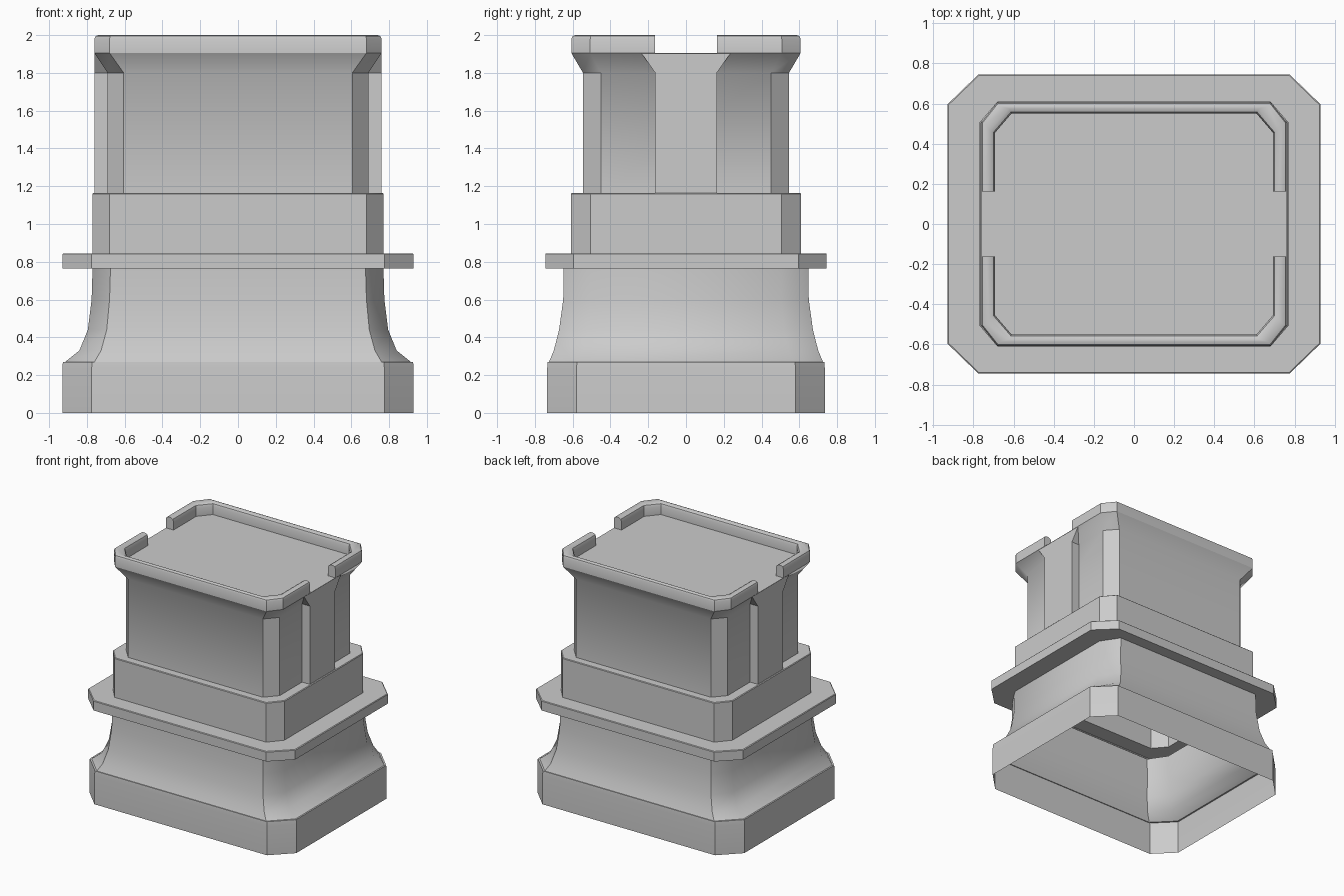
import bpy, bmesh

if "Cube" in bpy.data.objects:
    bpy.data.objects.remove(bpy.data.objects["Cube"])

def octagon(hx, hy, cx, cy):
    """Chamfered rectangle: half sizes hx, hy; flat sides end at cx, cy."""
    return [(hx, -cy), (hx, cy), (cx, hy), (-cx, hy),
            (-hx, cy), (-hx, -cy), (-cx, -hy), (cx, -hy)]

def finish(name, bm):
    bmesh.ops.recalc_face_normals(bm, faces=bm.faces)
    me = bpy.data.meshes.new(name)
    bm.to_mesh(me)
    bm.free()
    ob = bpy.data.objects.new(name, me)
    bpy.context.collection.objects.link(ob)
    bpy.ops.object.select_all(action='DESELECT')
    ob.select_set(True)
    bpy.context.view_layer.objects.active = ob
    bpy.ops.object.shade_smooth_by_angle(angle=0.6)
    return ob

def loft(bm, rings, closed):
    """Skin consecutive rings of points with quads."""
    vs = [[bm.verts.new(p) for p in r] for r in rings]
    n = len(vs[0])
    for a, b in zip(vs, vs[1:]):
        for i in range(n if closed else n - 1):
            j = (i + 1) % n
            bm.faces.new((a[i], a[j], b[j], b[i]))
    return vs

# Tower body: open-bottomed shell, each row is z, half x, half y, corner x, corner y
sections = [
    (0.00, 0.93, 0.735, 0.775, 0.58),
    (0.235, 0.93, 0.735, 0.775, 0.58),
    (0.27, 0.927, 0.732, 0.772, 0.577),
    (0.27, 0.915, 0.725, 0.76, 0.57),
    (0.33, 0.84, 0.70, 0.725, 0.545),
    (0.44, 0.795, 0.672, 0.695, 0.52),
    (0.60, 0.775, 0.65, 0.68, 0.505),
    (0.765, 0.77, 0.648, 0.675, 0.505),
    (0.765, 0.93, 0.745, 0.775, 0.595),
    (0.84, 0.93, 0.745, 0.775, 0.595),
    (0.845, 0.925, 0.74, 0.772, 0.592),
    (0.845, 0.77, 0.61, 0.68, 0.505),
    (1.16, 0.77, 0.61, 0.68, 0.505),
    (1.165, 0.765, 0.605, 0.677, 0.502),
    (1.165, 0.69, 0.545, 0.605, 0.45),
    (1.80, 0.69, 0.545, 0.605, 0.45),
    (1.905, 0.76, 0.607, 0.68, 0.507),
    (1.905, 0.693, 0.55, 0.61, 0.453),
]
bm = bmesh.new()
rings = [[(x, y, s[0]) for x, y in octagon(*s[1:])] for s in sections]
bm.faces.new(loft(bm, rings, True)[-1])
finish("tower_body", bm)

# Parapet: a U-shaped wall around the front and its mirror at the back
NOTCH = 0.163
def u_path(hx, hy, cx, cy, z):
    return [(-hx, -NOTCH, z), (-hx, -cy, z), (-cx, -hy, z),
            (cx, -hy, z), (hx, -cy, z), (hx, -NOTCH, z)]

outer, inner = (0.76, 0.607, 0.68, 0.507), (0.693, 0.55, 0.61, 0.453)
profile = [(outer, 0, 1.905), (outer, 0, 1.98), (outer, -0.006, 1.994),
           (outer, -0.02, 2.0), (inner, 0.025, 2.0), (inner, 0.007, 1.99),
           (inner, 0, 1.97), (inner, 0, 1.905)]
for name, side in (("front_parapet", 1), ("back_parapet", -1)):
    bm = bmesh.new()
    rows = []
    for base, d, z in profile:
        hx, hy, cx, cy = base
        rows.append([(x, y * side, zz) for x, y, zz in
                     u_path(hx + d, hy + d, cx + d / 2, cy + d / 2, z)])
    vs = loft(bm, rows, False)
    for end in (0, -1):
        bm.faces.new([r[end] for r in vs])
    finish(name, bm)

# Side pilasters: flat panels that widen into the flare under the parapet
panel = [(-0.163, 1.165), (0.163, 1.165), (0.163, 1.80),
         (0.235, 1.903), (-0.235, 1.903), (-0.163, 1.80)]
for name, side in (("right_pilaster", 1), ("left_pilaster", -1)):
    bm = bmesh.new()
    front = [bm.verts.new((0.759 * side, y, z)) for y, z in panel]
    # the back edge follows the wall and the flare
    back = [bm.verts.new(((0.69 if z < 1.85 else 0.75) * side,
                          y, z)) for y, z in panel]
    for idx in ((0, 1, 2, 5), (5, 2, 3, 4)):
        bm.faces.new([front[i] for i in idx])
    for i, j in ((1, 2), (2, 3), (4, 5), (5, 0)):
        bm.faces.new((front[i], front[j], back[j], back[i]))
    finish(name, bm)
